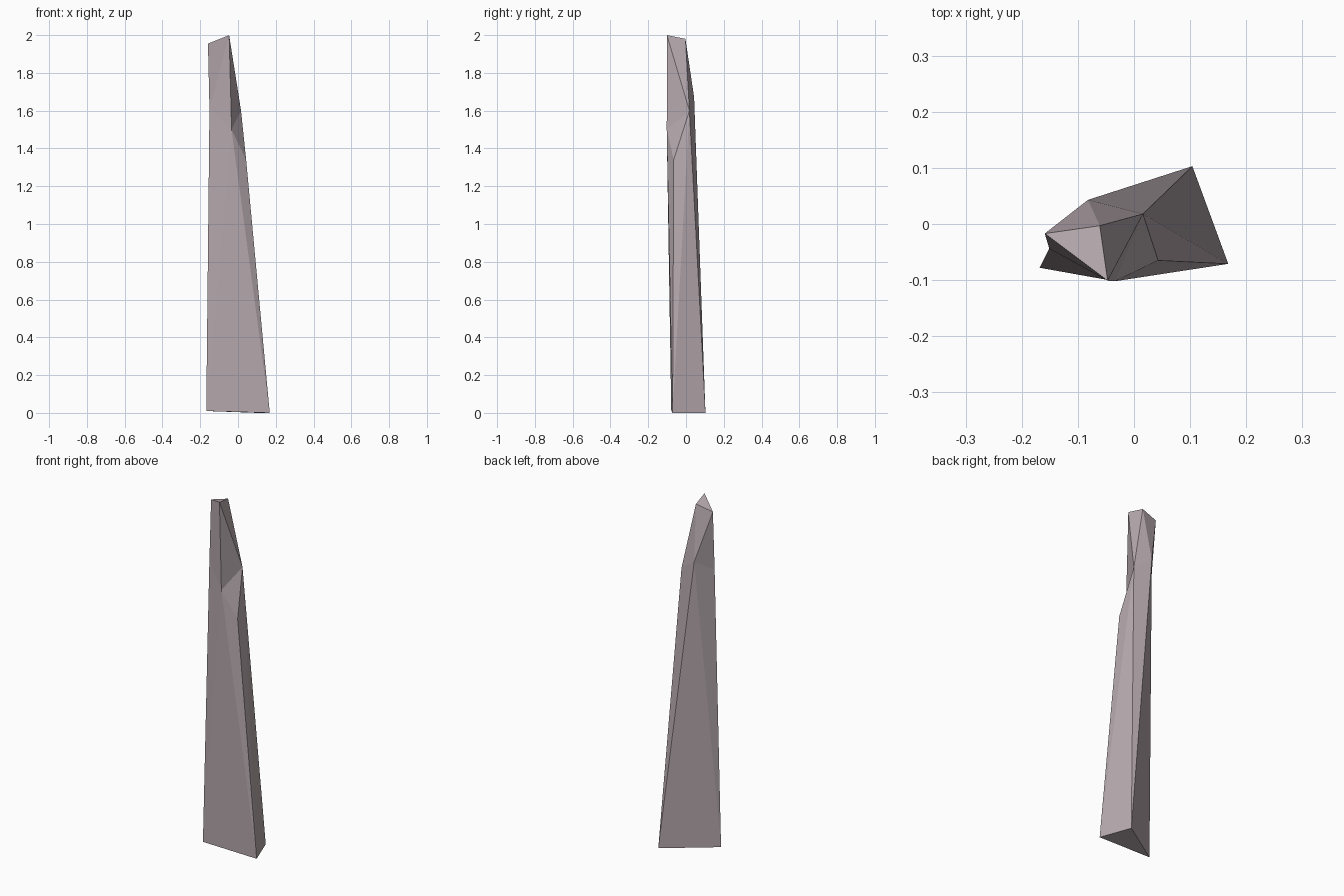
import bpy
import bmesh

if "Cube" in bpy.data.objects:
    bpy.data.objects.remove(bpy.data.objects["Cube"])

# Corner points of the faceted stone spire
points = {
    # three-cornered foot
    "A": (-0.168, -0.078, 0.01), "R": (0.168, -0.071, 0.0), "B": (0.104, 0.103, 0.0),
    # chipped shoulder
    "F": (-0.034, -0.102, 1.50), "M": (0.043, -0.065, 1.34), "N": (0.016, 0.018, 1.60),
    "P": (-0.082, 0.043, 1.67), "L": (-0.151, -0.044, 1.61),
    # slanted tip
    "T": (-0.047, -0.101, 2.0), "D": (-0.061, -0.003, 1.98), "C": (-0.159, -0.017, 1.955),
}

# Flat facets: front, right, back and left, tip, foot
facets = ("TCL TLF LAF ARF FRM FMN FNT "
          "MRN RBN BPN BAP ALP LCP "
          "DNP DPC DTN DCT ABR").split()

bm = bmesh.new()
verts = {name: bm.verts.new(co) for name, co in points.items()}
for facet in facets:
    bm.faces.new([verts[c] for c in facet])
bmesh.ops.recalc_face_normals(bm, faces=bm.faces)

mesh = bpy.data.meshes.new("stone_spire")
bm.to_mesh(mesh)
bm.free()
spire = bpy.data.objects.new("stone_spire", mesh)
bpy.context.collection.objects.link(spire)

# Pinkish grey stone
stone = bpy.data.materials.new("stone")
stone.diffuse_color = (0.47, 0.40, 0.42, 1.0)
stone.use_nodes = True
stone.node_tree.nodes["Principled BSDF"].inputs["Base Color"].default_value = stone.diffuse_color
mesh.materials.append(stone)
